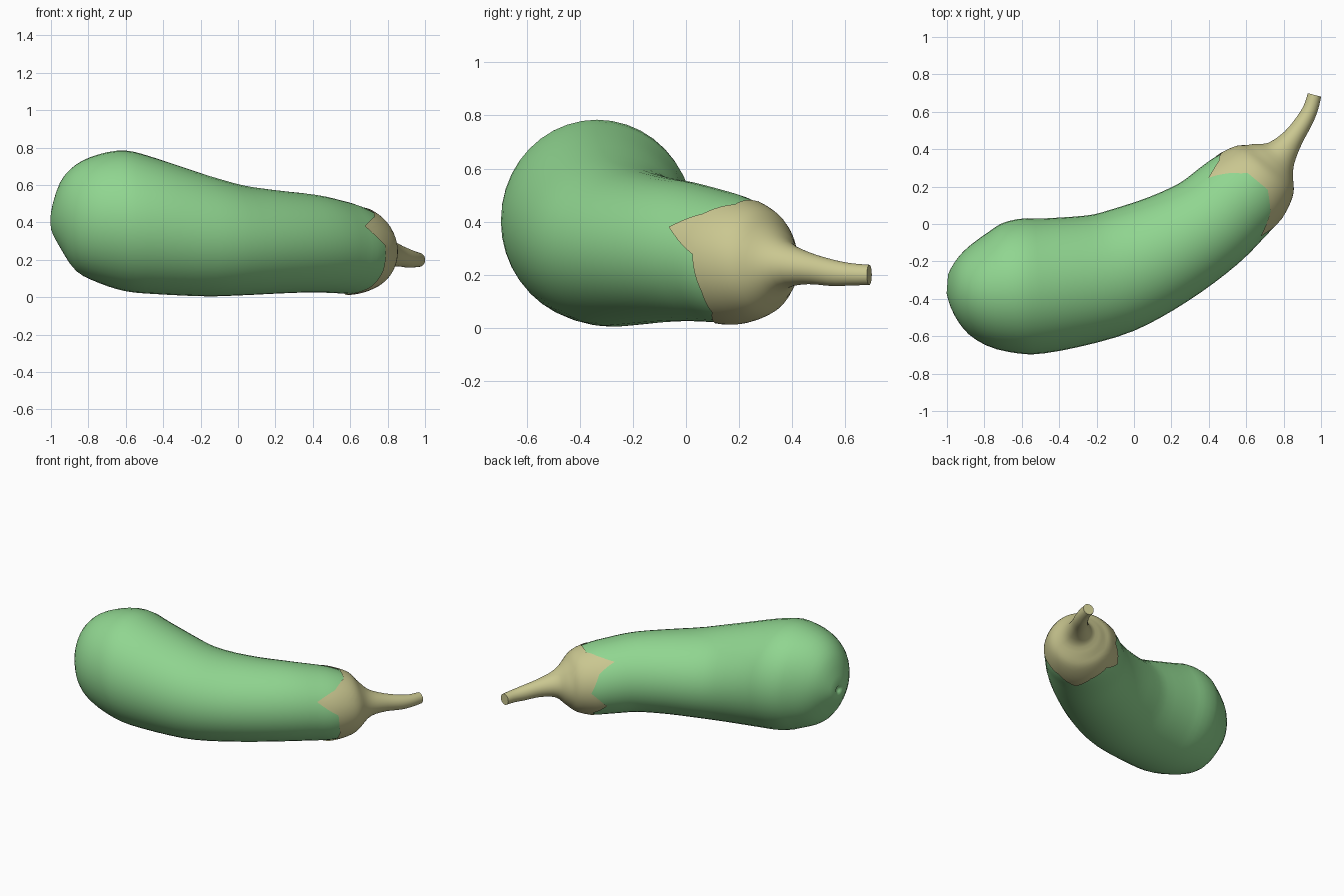
import bpy, bmesh, math
from mathutils import Vector

cube = bpy.data.objects.get("Cube")
if cube:
    bpy.data.objects.remove(cube, do_unlink=True)

# Spine stations: x, y, z of the centre, half width, half height
SPINE = [
    (-.982, -.32, .41, .012, .012), (-.998, -.32, .41, .05, .05),
    (-.95, -.33, .44, .155, .175), (-.865, -.34, .425, .25, .285),
    (-.74, -.345, .42, .325, .345), (-.6, -.335, .408, .362, .376),
    (-.445, -.325, .381, .357, .364), (-.175, -.28, .33, .335, .325),
    (.015, -.21, .305, .317, .295), (.22, -.11, .295, .29, .275),
    (.395, 0, .288, .267, .262), (.52, .11, .272, .254, .25),
    (.61, .19, .258, .24, .238), (.695, .275, .25, .2, .2),
    (.74, .325, .24, .145, .14), (.785, .375, .238, .088, .085),
    (.85, .46, .225, .057, .06), (.91, .55, .208, .046, .05),
    (.945, .62, .202, .04, .042), (.965, .69, .2, .037, .038),
]
LAST = len(SPINE) - 1
SHOULDER = 11   # station where the longest calyx points reach
CAP = 14        # station where the calyx becomes the stem

# Calyx edge: angle around the fruit (0 outer, 90 top), distance from shoulder
EDGE = [(-30, 1.2), (5, 1.1), (25, 0), (45, 1), (70, 1.55), (105, 1.45),
        (120, .9), (135, 0), (150, .9), (180, 1.4), (205, .4), (225, 1.2),
        (255, 1), (280, .4), (305, 1.1), (330, 1.2)]


def station(t):
    """Smoothly interpolated spine values at parameter t."""
    i = min(int(t), LAST - 1)
    f = t - i
    a, b, c, d = (SPINE[min(max(k, 0), LAST)] for k in range(i - 1, i + 3))
    return [q + .5 * f * (r - p + f * (2*p - 5*q + 4*r - s + f * (3*(q - r) + s - p)))
            for p, q, r, s in zip(a, b, c, d)]


def surface_point(t, angle, swell):
    """Point on the upright cross-section at t."""
    x, y, z, width, height = station(t)
    m = min(max(t, 3), LAST - .3)
    p, q = station(m - .3), station(m + .3)
    along = Vector((q[0] - p[0], q[1] - p[1], 0)).normalized()
    outer = Vector((along.y, -along.x, 0))
    return (Vector((x, y, z)) + outer * (width + swell) * math.cos(angle)
            + Vector((0, 0, height + swell)) * math.sin(angle))


def edge_start(degrees):
    degrees = (degrees + 30) % 360 - 30
    for (a, u), (b, v) in zip(EDGE, EDGE[1:]):
        if a <= degrees <= b:
            return SHOULDER + u + (v - u) * (degrees - a) / (b - a)
    return SHOULDER + 1


def material(name, rgb):
    mat = bpy.data.materials.new(name)
    mat.use_nodes = True
    mat.diffuse_color = (*rgb, 1)
    mat.node_tree.nodes["Principled BSDF"].inputs["Base Color"].default_value = (*rgb, 1)
    return mat


def loft(name, rings, mat, caps):
    """Skin closed rings of points; caps lists the ring numbers to fill."""
    bm = bmesh.new()
    loops = [[bm.verts.new(p) for p in ring] for ring in rings]
    n = len(loops[0])
    for low, high in zip(loops, loops[1:]):
        for i in range(n):
            j = (i + 1) % n
            bm.faces.new((low[i], low[j], high[j], high[i]))
    for k in caps:
        bm.faces.new(loops[k])
    bmesh.ops.recalc_face_normals(bm, faces=bm.faces)
    mesh = bpy.data.meshes.new(name)
    bm.to_mesh(mesh)
    bm.free()
    mesh.materials.append(mat)
    obj = bpy.data.objects.new(name, mesh)
    bpy.context.collection.objects.link(obj)
    bpy.ops.object.select_all(action='DESELECT')
    obj.select_set(True)
    bpy.context.view_layer.objects.active = obj
    bpy.ops.object.shade_smooth_by_angle(angle=math.radians(50))
    return obj


green = material("fruit green", (.28, .67, .28))
tan = material("calyx tan", (.59, .57, .28))

# Fruit body, with a small dimple at the blossom end
SIDES = 40
body_rings = [[surface_point(k / 3, math.tau * i / SIDES, 0) for i in range(SIDES)]
              for k in range(3 * CAP - 1)]
loft("fruit_body", body_rings, green, [0, -1])

# Calyx with a pointed edge, flowing into the bent stem
STEP = 5
ROWS = 8
turns = range(0, 360, STEP)
cap_rings = []
for k in range(ROWS):
    ring = []
    for deg in turns:
        start = edge_start(deg)
        t = start + (CAP - start) * k / ROWS
        ring.append(surface_point(t, math.radians(deg), .006))
    cap_rings.append(ring)
for k in range(3 * (LAST - CAP) + 1):
    t = CAP + k / 3
    swell = .006 * max(0, 1 - k / 6)
    cap_rings.append([surface_point(t, math.radians(deg), swell) for deg in turns])
loft("calyx_and_stem", cap_rings, tan, [-1])
